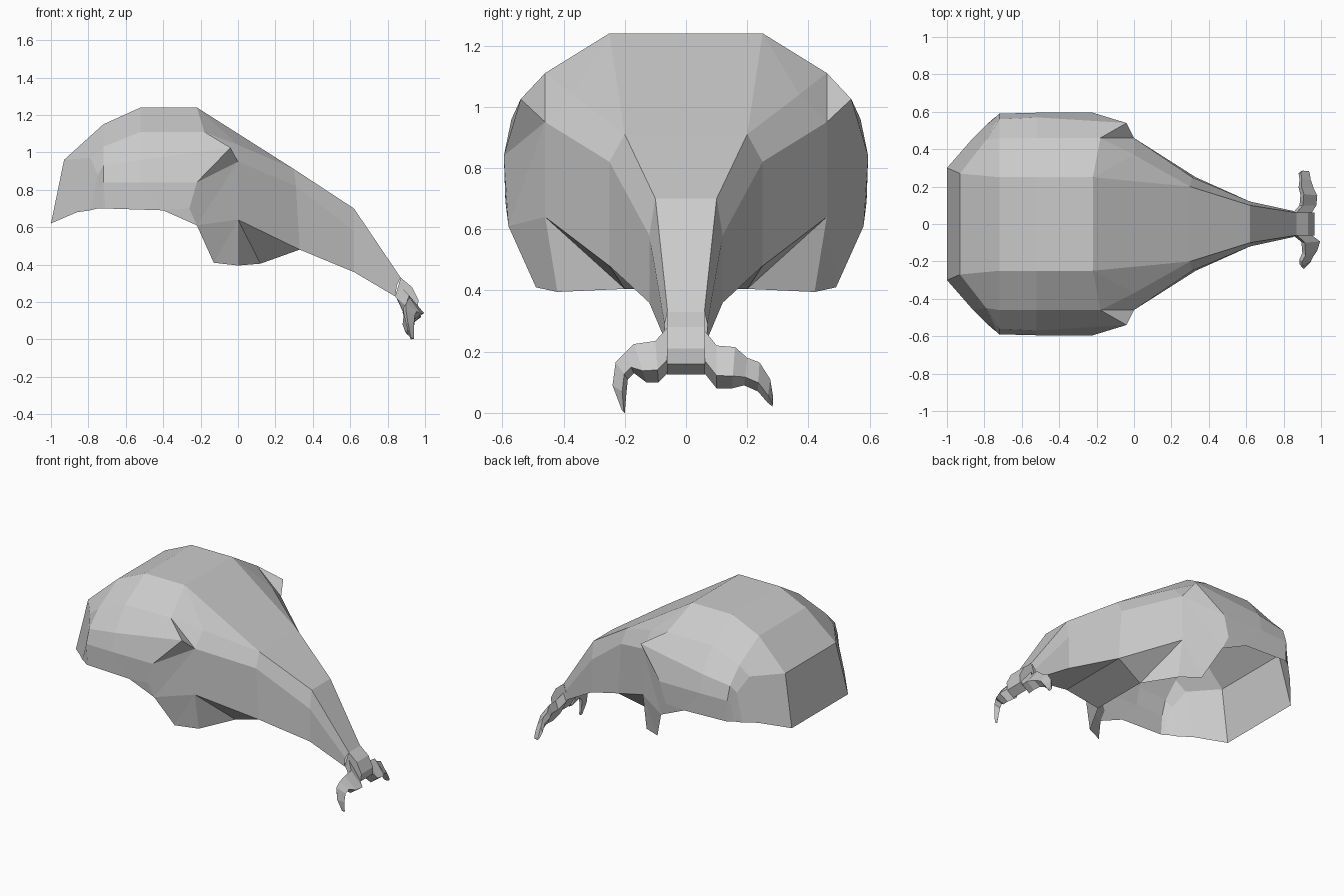
import bpy, bmesh

if "Cube" in bpy.data.objects:
    bpy.data.objects.remove(bpy.data.objects["Cube"])

def finish(name, bm):
    bmesh.ops.remove_doubles(bm, verts=bm.verts, dist=0.0005)
    bmesh.ops.recalc_face_normals(bm, faces=bm.faces)
    me = bpy.data.meshes.new(name)
    bm.to_mesh(me)
    bm.free()
    ob = bpy.data.objects.new(name, me)
    bpy.context.collection.objects.link(ob)
    return ob

def mirror(ob):
    m = ob.modifiers.new("mirror", 'MIRROR')
    m.use_axis = (False, True, False)
    m.use_clip = True

def grid(bm, rows):
    for r, s in zip(rows, rows[1:]):
        for i in range(len(r) - 1):
            bm.faces.new((r[i], r[i + 1], s[i + 1], s[i]))

bm = bmesh.new()
V = lambda pts: [bm.verts.new(p) for p in pts]
def centre(v):
    return bm.verts.new((v.co.x, 0, v.co.z))
def strip(chain):
    grid(bm, [[v, centre(v)] for v in chain])

# domed rear shell, open underneath: half cross-sections from back to front
dome = [V(r) for r in (
    [(-1, .30, .62), (-.86, .46, .68), (-.79, .53, .69), (-.75, .565, .70), (-.73, .58, .70)],
    [(-.93, .27, .96), (-.79, .45, .97), (-.75, .53, .88), (-.74, .57, .80), (-.725, .585, .70)],
    [(-.72, .25, 1.15), (-.72, .46, 1.03), (-.72, .56, .93), (-.72, .59, .84), (-.71, .59, .70)],
    [(-.52, .25, 1.24), (-.52, .46, 1.11), (-.52, .57, .96), (-.52, .595, .84), (-.40, .59, .69)],
    [(-.22, .25, 1.24), (-.18, .46, 1.11), (-.04, .54, 1.025), (-.22, .595, .84), (-.26, .59, .70)])]
grid(bm, dome)

# long tapering snout
snout = [V(r) for r in (
    [(0, .37, 1.04), (0, .46, .95), (0, .46, .64)],
    [(.30, .20, .91), (.31, .25, .82), (.33, .25, .48)],
    [(.62, .10, .70), (.62, .12, .58), (.62, .12, .36)],
    [(.87, .06, .33), (.85, .07, .29), (.84, .065, .23)])]
grid(bm, snout)

# cheek lobe joining dome and snout
a0, a1, a2, a3, a4 = dome[-1]
f0, f1, f2 = snout[0]
g0, g2 = snout[1][0], snout[1][2]
a5, lobe, f3, f4 = V([(-.22, .58, .61), (-.13, .49, .41), (0, .42, .395), (.12, .20, .405)])
for f in ((a0, f0, g0), (a0, a1, f0), (a1, f1, f0), (a1, a2, f1), (a2, a3, f1),
          (a3, a4, a5, f1), (a4, dome[3][4], a5), (a5, f2, f1), (a5, lobe, f2),
          (lobe, f3, f2), (f2, f3, f4), (f2, f4, g2)):
    bm.faces.new(f)

# middle strips along the back and under the snout
strip([r[0] for r in dome] + [r[0] for r in snout[1:]])
strip([f4] + [r[2] for r in snout[1:]])
mirror(finish("shell_and_snout", bm))

# blunt tip block
bm = bmesh.new()
outline = [(.87, .33), (.93, .28), (.965, .21), (.96, .16), (.91, .125), (.89, .16), (.84, .23)]
sides = [[bm.verts.new((x, y, z)) for x, z in outline] for y in (-.062, .062)]
for s in sides:
    bm.faces.new(s)
for i in range(len(outline)):
    j = (i + 1) % len(outline)
    bm.faces.new((sides[0][i], sides[0][j], sides[1][j], sides[1][i]))
finish("snout_tip", bm)

# hooked claws: each section is (x centre, x half width, top y, top z, bottom y, bottom z)
def claw(name, sections, side):
    bm = bmesh.new()
    rings = []
    for x, w, ty, tz, by, bz in sections:
        at = lambda px, t: bm.verts.new((px, side * (by + (ty - by) * t), bz + (tz - bz) * t))
        r = [at(x - w * .6, 1), at(x + w, .3), at(x - w * .2, 0), at(x - w, .6)]
        rings.append(r + r[:1])
    grid(bm, rings)
    bm.faces.new(rings[0][:4])
    bm.faces.new(rings[-1][:4])
    finish(name, bm)

claw("claw_left", [
    (.90, .05, .06, .27, .06, .13), (.93, .045, .10, .22, .10, .08),
    (.935, .045, .16, .215, .15, .08), (.92, .04, .20, .18, .19, .09),
    (.915, .03, .24, .165, .235, .07), (.91, .03, .275, .11, .265, .035),
    (.915, .02, .285, .05, .283, .02)], 1)
claw("claw_right", [
    (.90, .05, .06, .28, .06, .13), (.945, .05, .10, .235, .09, .10),
    (.94, .04, .17, .225, .13, .10), (.92, .035, .20, .195, .17, .13),
    (.915, .03, .23, .165, .19, .11), (.92, .02, .24, .09, .195, .06),
    (.93, .01, .21, .01, .20, .0)], -1)
